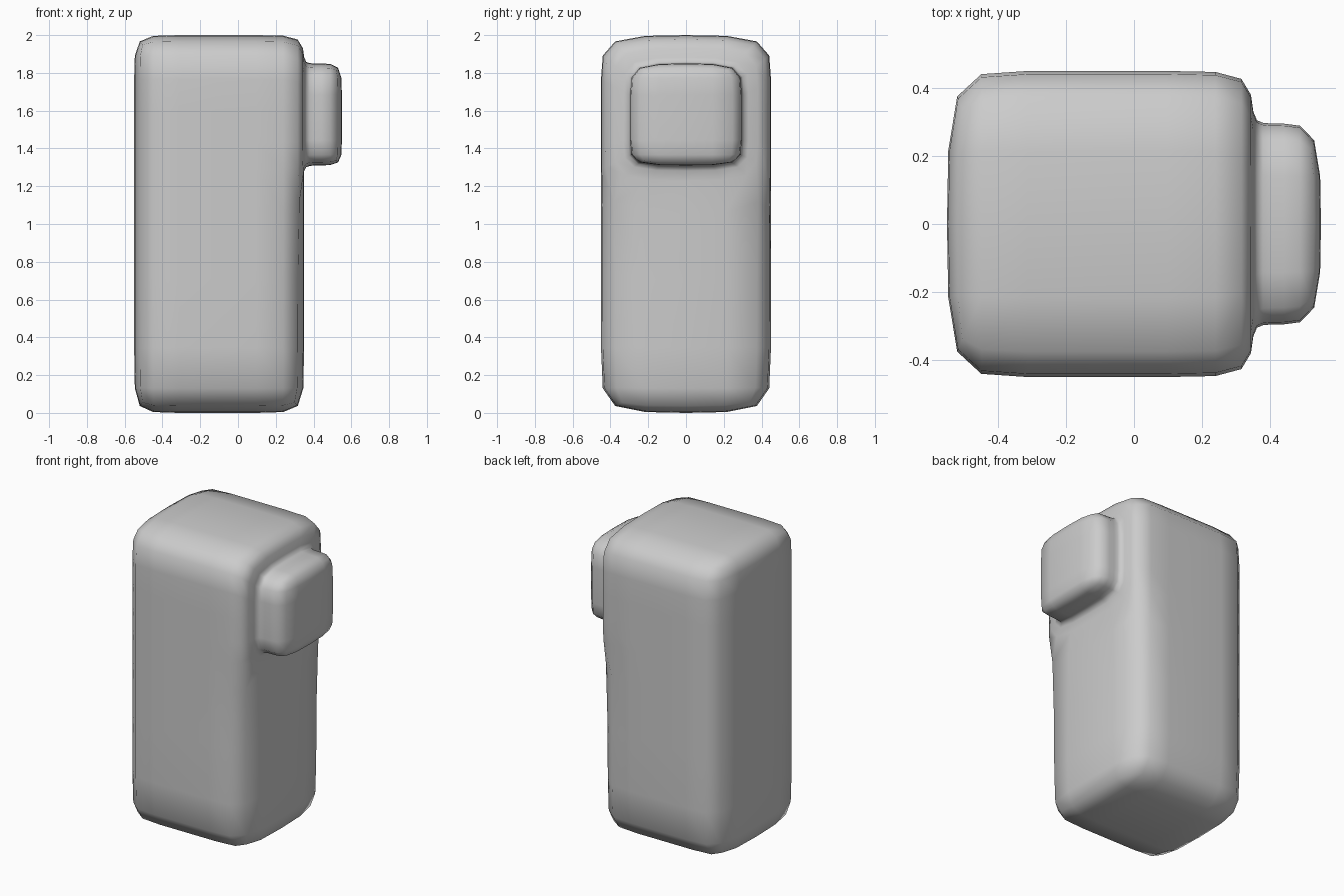
import bpy, bmesh
from mathutils import Vector

if "Cube" in bpy.data.objects:
    bpy.data.objects.remove(bpy.data.objects["Cube"])

LO, HI = Vector((-0.55, -0.45, 0.0)), Vector((0.35, 0.45, 2.0))

# Body cage: a box with support loops
bm = bmesh.new()
bmesh.ops.create_cube(bm, size=1)
for v in bm.verts:
    v.co = Vector([HI[i] if v.co[i] > 0 else LO[i] for i in range(3)])
loops = {0: (-0.37, 0.15), 1: (0.0,), 2: (0.22, 1.2, 1.4, 1.8)}
for axis, cuts in loops.items():
    for c in cuts:
        co, no = Vector((0, 0, 0)), Vector((0, 0, 0))
        co[axis], no[axis] = c, 1
        bmesh.ops.bisect_plane(bm, geom=bm.verts[:] + bm.edges[:] + bm.faces[:],
                               plane_co=co, plane_no=no, dist=1e-5)

# Front panel: repeated insets of the upper right-hand face, pulled outwards
panel = [f for f in bm.faces
         if f.calc_center_median().x > 0.349 and f.calc_center_median().z > 1.2]
rows = (1.2, 1.4, 1.8, 2.0)
steps = [(0.345, 0.31, (1.295, 1.41, 1.71, 1.86)),
         (0.375, 0.295, (1.31, 1.41, 1.71, 1.85)),
         (0.43, 0.295, (1.31, 1.41, 1.71, 1.85)),
         (0.55, 0.295, (1.31, 1.41, 1.71, 1.85))]
for x, half, new_rows in steps:
    bmesh.ops.inset_region(bm, faces=panel, thickness=0.001, use_even_offset=True)
    for v in {v for f in panel for v in f.verts}:
        k = min(range(4), key=lambda i: abs(rows[i] - v.co.z))
        y = 0 if abs(v.co.y) < 0.05 else (half if v.co.y > 0 else -half)
        v.co = Vector((x, y, new_rows[k]))
    rows = new_rows

bmesh.ops.recalc_face_normals(bm, faces=bm.faces[:])
for f in bm.faces:
    f.smooth = True
me = bpy.data.meshes.new("body_with_panel")
bm.to_mesh(me)
bm.free()
body = bpy.data.objects.new("body_with_panel", me)
bpy.context.collection.objects.link(body)

# One level of subdivision rounds the edges
sub = body.modifiers.new("Subdivision", 'SUBSURF')
sub.levels = sub.render_levels = 1
